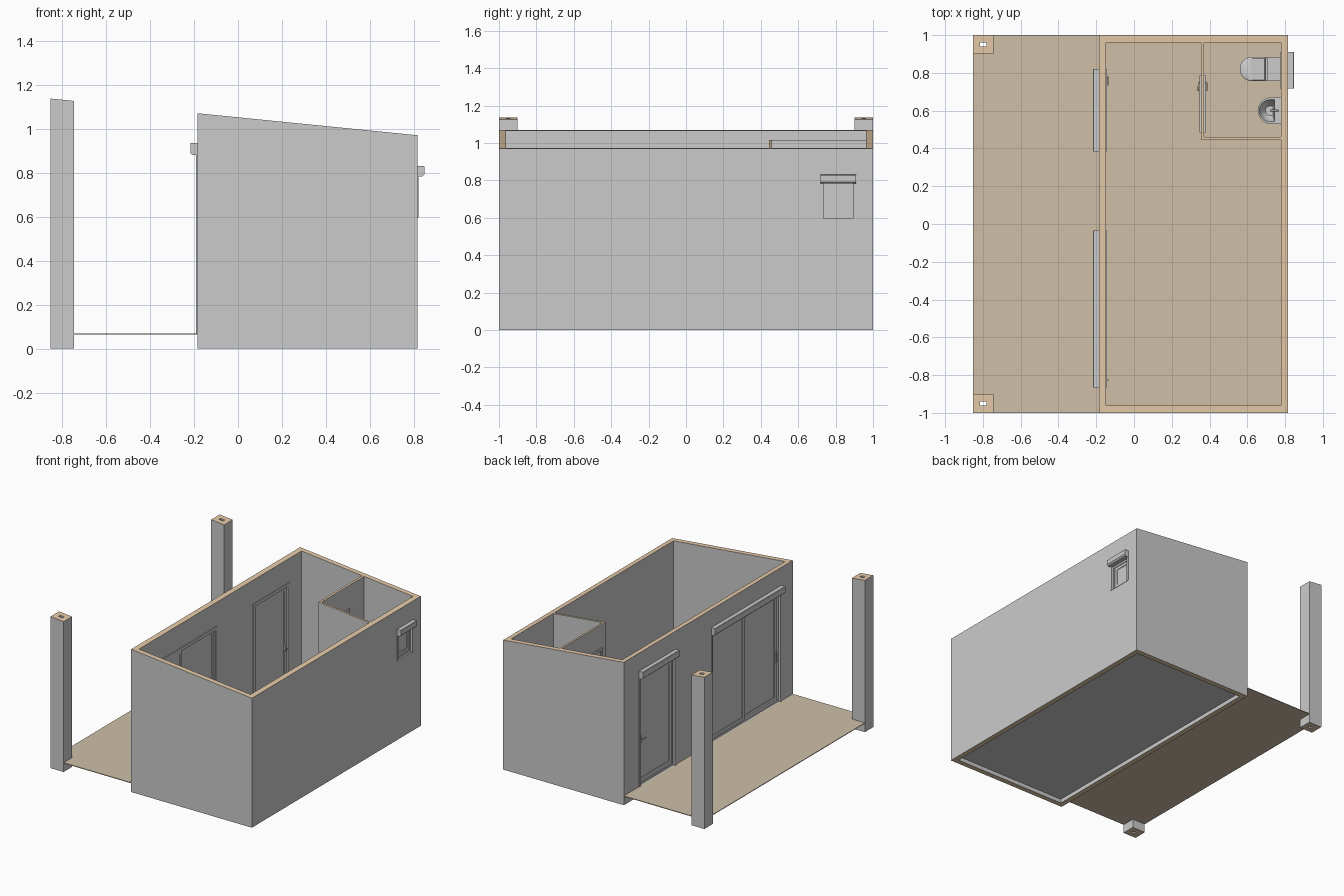
import bpy, bmesh, math
from mathutils import Matrix, Vector

if "Cube" in bpy.data.objects:
    bpy.data.objects.remove(bpy.data.objects["Cube"])

FLOOR = 0.07


def material(name, rgb):
    m = bpy.data.materials.new(name)
    m.diffuse_color = (*rgb, 1)
    m.use_nodes = True
    m.node_tree.nodes["Principled BSDF"].inputs["Base Color"].default_value = m.diffuse_color
    return m


TAN = material("cut_face_tan", (0.80, 0.60, 0.40))
DECK = material("deck_tan", (0.62, 0.52, 0.39))


def roof_line(x):
    return 1.07 - 0.1 * (x + 0.185)


def finish(name, bm, mats=()):
    bmesh.ops.recalc_face_normals(bm, faces=bm.faces)
    me = bpy.data.meshes.new(name)
    bm.to_mesh(me)
    bm.free()
    for m in mats:
        me.materials.append(m)
    ob = bpy.data.objects.new(name, me)
    bpy.context.collection.objects.link(ob)
    return ob


def boxes(name, *specs):
    """One object from boxes given as (x0, x1, y0, y1, z0, z1)."""
    bm = bmesh.new()
    for x0, x1, y0, y1, z0, z1 in specs:
        m = Matrix.Translation(((x0 + x1) / 2, (y0 + y1) / 2, (z0 + z1) / 2))
        m = m @ Matrix.Diagonal((abs(x1 - x0), y1 - y0, z1 - z0, 1))
        bmesh.ops.create_cube(bm, size=1, matrix=m)
    return finish(name, bm)


def ring(x0, x1, y0, y1, z0, z1, w):
    """Box specs of a rectangular frame standing in the yz plane."""
    return [(x0, x1, y0, y0 + w, z0, z1), (x0, x1, y1 - w, y1, z0, z1),
            (x0, x1, y0 + w, y1 - w, z0, z0 + w), (x0, x1, y0 + w, y1 - w, z1 - w, z1)]


def rect(x0, x1, y0, y1):
    return [(x0, y0), (x1, y0), (x1, y1), (x0, y1)]


def prism(name, outline, z0, top, hole=None, mats=(None, TAN), bottom=1):
    """Upright prism with an optional through hole; caps use material slot 1."""
    bm = bmesh.new()
    loops = []
    for pts in [outline] + ([hole] if hole else []):
        lo = [bm.verts.new((x, y, z0)) for x, y in pts]
        hi = [bm.verts.new((x, y, top(x))) for x, y in pts]
        loops.append((lo, hi))
        n = len(pts)
        for i in range(n):
            j = (i + 1) % n
            bm.faces.new((lo[i], lo[j], hi[j], hi[i]))
    for level, slot in ((0, bottom), (1, 1)):
        if hole:
            a, b = loops[0][level], loops[1][level]
            for i in range(len(a)):
                j = (i + 1) % len(a)
                bm.faces.new((a[i], a[j], b[j], b[i])).material_index = slot
        else:
            bm.faces.new(loops[0][level]).material_index = slot
    return finish(name, bm, mats)


def d_loft(name, cy, sections, seg=20):
    """Loft of D-shaped sections (z, front x, back x, half width)."""
    bm = bmesh.new()
    rows = []
    for z, xf, xb, hw in sections:
        xc = xf + min(hw, xb - xf)
        pts = [(xb, cy + hw)]
        for i in range(seg + 1):
            a = math.pi * (0.5 + i / seg)
            pts.append((xc + (xc - xf) * math.cos(a), cy + hw * math.sin(a)))
        pts.append((xb, cy - hw))
        rows.append([bm.verts.new((x, y, z)) for x, y in pts])
    n = len(rows[0])
    for a, b in zip(rows, rows[1:]):
        for i in range(n):
            j = (i + 1) % n
            bm.faces.new((a[i], a[j], b[j], b[i]))
    bm.faces.new(rows[0])
    bm.faces.new(rows[-1])
    ob = finish(name, bm)
    bpy.context.view_layer.objects.active = ob
    ob.select_set(True)
    bpy.ops.object.shade_smooth_by_angle(angle=math.radians(35))
    ob.select_set(False)
    return ob


def tube(name, pts, r=0.004):
    cu = bpy.data.curves.new(name, 'CURVE')
    cu.dimensions = '3D'
    cu.bevel_depth, cu.bevel_resolution, cu.use_fill_caps = r, 2, True
    sp = cu.splines.new('POLY')
    sp.points.add(len(pts) - 1)
    for p, co in zip(sp.points, pts):
        p.co = (*co, 1)
    ob = bpy.data.objects.new(name, cu)
    bpy.context.collection.objects.link(ob)


def handle(name, x, side, y, z, lever):
    boxes(name + "_plate", (x, x + side * 0.003, y - 0.007, y + 0.007, z - 0.03, z + 0.03))
    tube(name, [(x, y, z), (x + side * 0.016, y, z), (x + side * 0.016, y + lever, z)], 0.003)


# Outer walls, bathroom partition, posts, floor and terrace
walls = prism("outer_walls", rect(-0.185, 0.815, -1, 1), 0, roof_line,
              rect(-0.147, 0.777, -0.962, 0.962))
partition = prism("bathroom_partition", [(0.355, 0.445), (0.777, 0.445), (0.777, 0.461),
                  (0.371, 0.461), (0.371, 0.962), (0.355, 0.962)], FLOOR, roof_line)
for label, s in (("left", -1), ("right", 1)):
    ys = sorted((s * 0.9, s * 1.0))
    hs = sorted((s * 0.94, s * 0.96))
    prism(label + "_post", rect(-0.852, -0.745, *ys), 0, roof_line, rect(-0.815, -0.782, *hs))
prism("floor_slab", rect(-0.147, 0.777, -0.962, 0.962), 0.03, lambda x: FLOOR,
      mats=(None, DECK), bottom=0)
prism("terrace_deck", [(-0.852, -0.9), (-0.745, -0.9), (-0.745, -1), (-0.185, -1), (-0.185, 1),
      (-0.745, 1), (-0.745, 0.9), (-0.852, 0.9)], FLOOR - 0.005, lambda x: FLOOR, mats=(DECK, DECK))

cuts = []


def opening(name, xo, s, y0, y1, z0, z1, box_h, leaves, w):
    """Window or door with guide rails, shutter box, frame and glazed leaves."""
    X = lambda d: xo + s * d
    boxes(name + "_guide_rails", (X(-0.005), X(0.012), y0, y0 + 0.016, z0, z1),
          (X(-0.005), X(0.012), y1 - 0.016, y1, z0, z1))
    # shutter box: chamfered profile extruded along y
    bm = bmesh.new()
    prof = [(0, z1), (-0.022, z1), (-0.032, z1 + 0.01), (-0.032, z1 + box_h - 0.003),
            (-0.029, z1 + box_h), (0, z1 + box_h)]
    f = bm.faces.new([bm.verts.new((X(d), y0, z)) for d, z in prof])
    ext = bmesh.ops.extrude_face_region(bm, geom=[f])["geom"]
    for v in ext:
        if isinstance(v, bmesh.types.BMVert):
            v.co.y = y1
    bm.faces.new([v for v in f.verts]) if not f.is_valid else None
    finish(name + "_shutter_box", bm)
    boxes(name + "_frame", *ring(X(0.012), X(0.038), y0 + 0.012, y1 - 0.012, z0, z1, 0.014),
          *ring(X(0.038), X(0.043), y0, y1, z0, z1 + 0.008, 0.024))
    a, b = y0 + 0.026, y1 - 0.026
    step = (b - a) / leaves
    for i in range(leaves):
        d = 0.024 - 0.008 * i if leaves > 1 else 0.018
        l, r = a + i * step, a + (i + 1) * step
        boxes(f"{name}_sash_{i + 1}", *ring(X(d), X(d + 0.014), l, r, z0 + 0.014, z1 - 0.014, w))
        boxes(f"{name}_pane_{i + 1}", (X(d + 0.005), X(d + 0.009), l + w, r - w,
                                      z0 + 0.014 + w, z1 - 0.014 - w))
    cuts.append((xo - 0.1, xo + 0.1, y0 + 0.012, y1 - 0.012, z0, z1))


opening("entrance_door", -0.185, 1, 0.385, 0.82, FLOOR, 0.88, 0.055, 1, 0.028)
opening("sliding_door", -0.185, 1, -0.865, -0.035, FLOOR, 0.88, 0.055, 2, 0.024)
opening("bathroom_window", 0.815, -1, 0.718, 0.91, 0.595, 0.782, 0.048, 1, 0.021)

# Entrance and sliding door handles
handle("entrance_outer_handle", -0.167, -1, 0.778, 0.405, -0.045)
handle("entrance_inner_handle", -0.153, 1, 0.778, 0.405, -0.045)
boxes("sliding_inner_pull", (-0.147, -0.135, -0.83, -0.822, 0.37, 0.45))
boxes("sliding_outer_pull", (-0.172, -0.161, -0.83, -0.822, 0.37, 0.45))

# Inner bathroom door
boxes("bathroom_door_frame", *[b for x0, x1 in ((0.348, 0.355), (0.371, 0.378)) for b in
      ((x0, x1, 0.485, 0.503, FLOOR, 0.842), (x0, x1, 0.767, 0.785, FLOOR, 0.842),
       (x0, x1, 0.503, 0.767, 0.824, 0.842))])
boxes("bathroom_door_leaf", (0.356, 0.37, 0.495, 0.775, FLOOR + 0.003, 0.832))
for label, x, s in (("outer", 0.356, -1), ("inner", 0.37, 1)):
    handle(f"bathroom_{label}_handle", x, s, 0.748, 0.405, -0.045)
cuts.append((0.3, 0.42, 0.495, 0.775, FLOOR - 0.01, 0.832))

# Cut the openings
cutter = boxes("opening_cutter", *cuts)
cutter.hide_render = True
cutter.display_type = 'WIRE'
for ob in (walls, partition):
    mod = ob.modifiers.new("openings", 'BOOLEAN')
    mod.operation, mod.solver, mod.object = 'DIFFERENCE', 'EXACT', cutter
    bpy.context.view_layer.objects.active = ob
    bpy.ops.object.modifier_apply(modifier=mod.name)
bpy.data.objects.remove(cutter)

# Toilet
d_loft("toilet_bowl", 0.82, [(FLOOR, 0.615, 0.75, 0.038), (0.11, 0.61, 0.75, 0.036),
       (0.16, 0.585, 0.75, 0.05), (0.2, 0.565, 0.75, 0.06), (0.222, 0.563, 0.75, 0.061)])
d_loft("toilet_lid", 0.82, [(0.224, 0.56, 0.695, 0.064), (0.234, 0.56, 0.695, 0.064),
       (0.239, 0.568, 0.69, 0.057)])
boxes("toilet_tank", (0.712, 0.77, 0.762, 0.878, 0.215, 0.35))
boxes("toilet_tank_lid", (0.706, 0.772, 0.757, 0.883, 0.35, 0.362))
boxes("flush_button", (0.733, 0.749, 0.812, 0.828, 0.362, 0.366))

# Washbasin with pedestal and tap
d_loft("washbasin", 0.6, [(0.31, 0.71, 0.777, 0.03), (0.34, 0.675, 0.777, 0.055),
       (0.375, 0.656, 0.777, 0.069), (0.385, 0.655, 0.777, 0.07), (0.386, 0.663, 0.745, 0.058),
       (0.36, 0.672, 0.742, 0.05), (0.335, 0.695, 0.735, 0.025)])
d_loft("washbasin_pedestal", 0.6, [(FLOOR, 0.72, 0.777, 0.032), (0.31, 0.725, 0.777, 0.025)])
tube("tap", [(0.76, 0.6, 0.383), (0.76, 0.6, 0.42), (0.75, 0.6, 0.427), (0.722, 0.6, 0.42)], 0.005)
